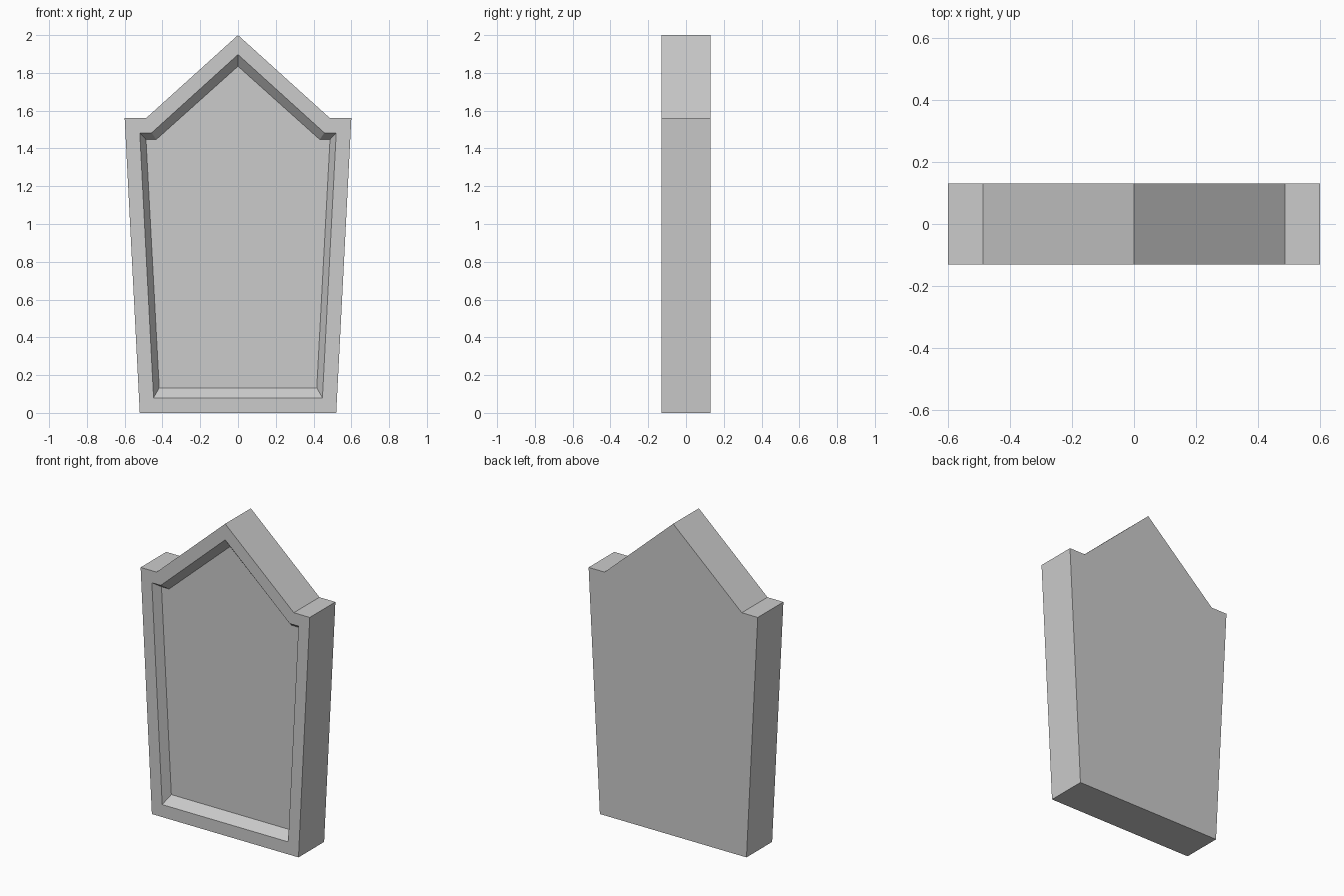
import bpy
import bmesh

if "Cube" in bpy.data.objects:
    bpy.data.objects.remove(bpy.data.objects["Cube"], do_unlink=True)

# Stone colour
stone = bpy.data.materials.new("grey stone")
stone.use_nodes = True
grey = (0.6, 0.6, 0.6, 1)
stone.diffuse_color = grey
stone.node_tree.nodes["Principled BSDF"].inputs["Base Color"].default_value = grey

BACK, FRONT, FLOOR = 0.13, -0.13, -0.08

# Right half of each outline, bottom to shoulder to peak (x, z)
outer = [(0.52, 0), (0.60, 1.56), (0.487, 1.56), (0, 2)]
rim = [(0.447, 0.08), (0.52, 1.483), (0.457, 1.483), (0, 1.897)]
panel = [(0.417, 0.133), (0.487, 1.447), (0.433, 1.447), (0, 1.835)]


def ring(bm, half, y):
    """Mirror a half outline into a closed loop of vertices at depth y."""
    full = half + [(-x, z) for x, z in reversed(half[:-1])]
    return [bm.verts.new((x, y, z)) for x, z in full]


def bridge(bm, a, b):
    """Join two matching loops with quads."""
    for i in range(len(a)):
        j = (i + 1) % len(a)
        bm.faces.new((a[i], a[j], b[j], b[i]))


# Slab with a raised border and a sunken front panel with sloped edges
bm = bmesh.new()
loops = [ring(bm, outer, BACK), ring(bm, outer, FRONT),
         ring(bm, rim, FRONT), ring(bm, panel, FLOOR)]
for a, b in zip(loops, loops[1:]):
    bridge(bm, a, b)
bm.faces.new(loops[0])
bm.faces.new(loops[-1])
bmesh.ops.recalc_face_normals(bm, faces=bm.faces)

mesh = bpy.data.meshes.new("stone_slab")
bm.to_mesh(mesh)
bm.free()
mesh.materials.append(stone)
slab = bpy.data.objects.new("stone_slab", mesh)
bpy.context.collection.objects.link(slab)
